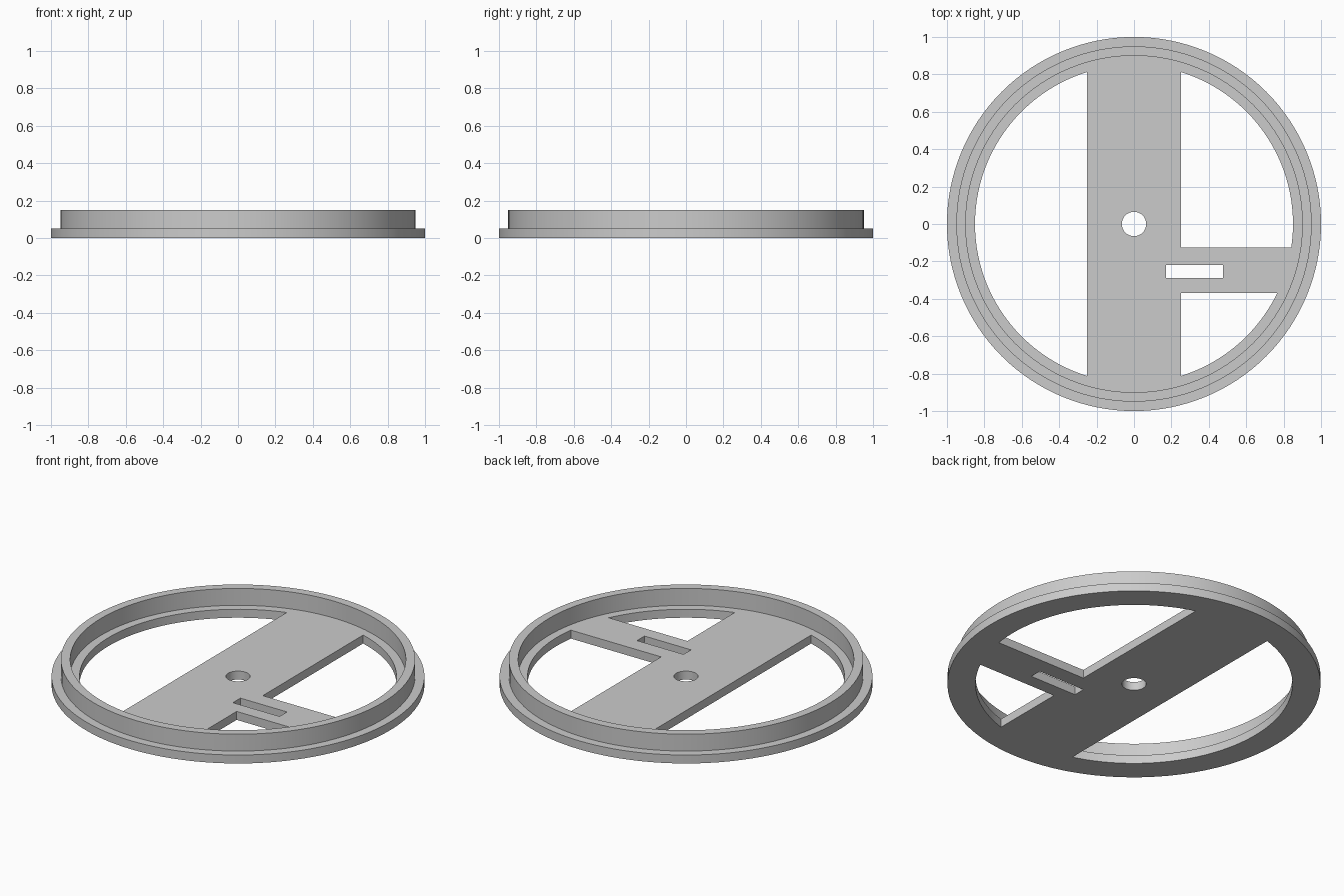
import bpy
import bmesh
from math import acos, asin, cos, sin, pi, tau

cube = bpy.data.objects.get("Cube")
if cube:
    bpy.data.objects.remove(cube, do_unlink=True)

SEGMENTS = 128
BASE_HEIGHT = 0.05
OPENING = 0.85       # radius of the open centre
BAR = 0.25           # half width of the crossbar
ARM_TOP, ARM_BOTTOM = -0.125, -0.37

grey = bpy.data.materials.new("plain grey")
grey.use_nodes = True
colour = (0.6, 0.6, 0.6, 1)
grey.diffuse_color = colour
grey.node_tree.nodes["Principled BSDF"].inputs["Base Color"].default_value = colour


def arc(radius, start, end):
    n = max(2, round(SEGMENTS * (end - start) / tau))
    angles = [start + (end - start) * i / n for i in range(n + 1)]
    return [(radius * cos(a), radius * sin(a)) for a in angles]


def circle(radius):
    return arc(radius, 0, tau)[:-1]


def flat_part(name, outlines, bottom, top):
    """Extrude nested closed outlines; inner ones become holes."""
    curve = bpy.data.curves.new(name + " outline", 'CURVE')
    curve.dimensions = '2D'
    curve.fill_mode = 'BOTH'
    curve.extrude = (top - bottom) / 2
    for points in outlines:
        spline = curve.splines.new('POLY')
        spline.points.add(len(points) - 1)
        for point, (x, y) in zip(spline.points, points):
            point.co = (x, y, 0, 1)
        spline.use_cyclic_u = True
    source = bpy.data.objects.new(name + " outline", curve)
    bpy.context.collection.objects.link(source)
    graph = bpy.context.evaluated_depsgraph_get()
    mesh = bpy.data.meshes.new_from_object(source.evaluated_get(graph))
    bpy.data.objects.remove(source, do_unlink=True)

    # Weld the caps to the walls
    bm = bmesh.new()
    bm.from_mesh(mesh)
    bmesh.ops.remove_doubles(bm, verts=bm.verts, dist=0.0001)
    bmesh.ops.translate(bm, verts=bm.verts, vec=(0, 0, (bottom + top) / 2))
    bmesh.ops.recalc_face_normals(bm, faces=bm.faces)
    bm.to_mesh(mesh)
    bm.free()
    mesh.name = name
    mesh.materials.clear()
    mesh.materials.append(grey)
    part = bpy.data.objects.new(name, mesh)
    bpy.context.collection.objects.link(part)
    bpy.ops.object.select_all(action='DESELECT')
    part.select_set(True)
    bpy.context.view_layer.objects.active = part
    bpy.ops.object.shade_smooth_by_angle(angle=pi / 6)
    return part


# Base plate: crossbar and side arm left between three openings
edge = acos(BAR / OPENING)
left_opening = arc(OPENING, pi - edge, pi + edge)
back_opening = arc(OPENING, asin(ARM_TOP / OPENING), edge) + [(BAR, ARM_TOP)]
front_opening = arc(OPENING, -edge, asin(ARM_BOTTOM / OPENING)) + [(BAR, ARM_BOTTOM)]
slot = [(0.17, -0.29), (0.475, -0.29), (0.475, -0.22), (0.17, -0.22)]
flat_part("base_plate",
          [circle(1), left_opening, back_opening, front_opening, slot, circle(0.065)],
          0, BASE_HEIGHT)

# Raised rim, seated slightly into the plate
flat_part("raised_rim", [circle(0.95), circle(0.9)], BASE_HEIGHT - 0.01, 0.15)
